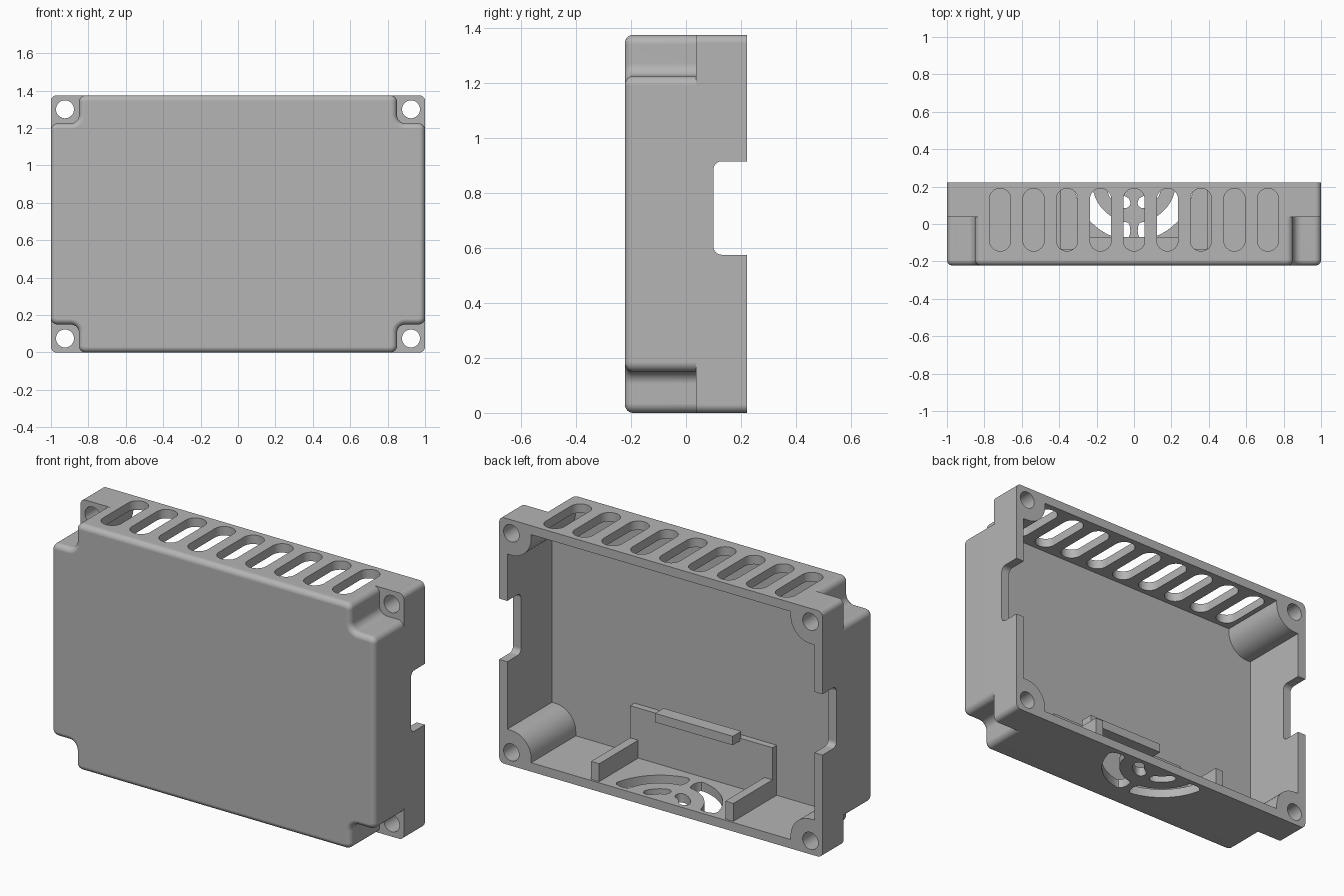
import bpy, bmesh
from math import sin, cos, pi, radians
from mathutils import Vector

if "Cube" in bpy.data.objects:
    bpy.data.objects.remove(bpy.data.objects["Cube"])

grey = bpy.data.materials.new("plain_grey")
grey.use_nodes = True
colour = (0.46, 0.46, 0.46, 1)
grey.diffuse_color = colour
grey.node_tree.nodes["Principled BSDF"].inputs["Base Color"].default_value = colour

HALF_W, HEIGHT = 1.0, 1.375
MID = HEIGHT / 2
FRONT, BACK, STEP = -0.222, 0.222, 0.037
WALL, FLOOR_Y = 0.05, -0.172


def loft(name, loops):
    """Solid through matching closed loops of 3D points."""
    bm = bmesh.new()
    rings = [[bm.verts.new(p) for p in loop] for loop in loops]
    n = len(rings[0])
    for a, b in zip(rings, rings[1:]):
        for i in range(n):
            j = (i + 1) % n
            bm.faces.new((a[i], a[j], b[j], b[i]))
    bm.faces.new(rings[0])
    bm.faces.new(rings[-1])
    bmesh.ops.recalc_face_normals(bm, faces=bm.faces)
    mesh = bpy.data.meshes.new(name)
    bm.to_mesh(mesh)
    bm.free()
    mesh.materials.append(grey)
    ob = bpy.data.objects.new(name, mesh)
    bpy.context.collection.objects.link(ob)
    return ob


def prism(name, pts, axis, lo, hi):
    """Extrude a 2D outline along the x, y or z axis."""
    place = {"x": lambda u, v, t: (t, u, v),
             "y": lambda u, v, t: (u, t, v),
             "z": lambda u, v, t: (u, v, t)}[axis]
    return loft(name, [[place(u, v, t) for u, v in pts] for t in (lo, hi)])


def block(name, x0, x1, y0, y1, z0, z1):
    return prism(name, [(x0, y0), (x1, y0), (x1, y1), (x0, y1)], "z", z0, z1)


def rounded(corners, steps=8):
    """Round the right-angled corners of an outline of (u, v, radius)."""
    out = []
    for i, (a, b, r) in enumerate(corners):
        p = Vector((a, b))
        if r == 0:
            out.append(tuple(p))
            continue
        u = (Vector(corners[i - 1][:2]) - p).normalized()
        v = (Vector(corners[(i + 1) % len(corners)][:2]) - p).normalized()
        c = p + r * (u + v)
        for k in range(steps + 1):
            t = k / steps * pi / 2
            out.append(tuple(c - r * (v * cos(t) + u * sin(t))))
    return out


def stepped_outline(hw, hh, cut, r_out, r_in):
    """Rectangle with a square step taken out of every corner."""
    pts = []
    for sx, sz in ((1, -1), (1, 1), (-1, 1), (-1, -1)):
        quad = [(sx * hw, MID + sz * (hh - cut), r_out),
                (sx * (hw - cut), MID + sz * (hh - cut), r_in),
                (sx * (hw - cut), MID + sz * hh, r_out)]
        pts += quad if sx * sz > 0 else quad[::-1]
    return rounded(pts)


def circle(cx, cy, r, n=32):
    return [(cx + r * cos(2 * pi * k / n), cy + r * sin(2 * pi * k / n)) for k in range(n)]


def boolean(target, tool, operation="DIFFERENCE"):
    mod = target.modifiers.new("cut", "BOOLEAN")
    mod.object, mod.operation, mod.solver = tool, operation, "EXACT"
    bpy.context.view_layer.objects.active = target
    bpy.ops.object.modifier_apply(modifier=mod.name)
    bpy.data.objects.remove(tool)


# Front shell with a rolled front edge
FILLET = 0.03
loops = []
for k in range(7):
    a = pi / 2 * (1 - k / 6)
    d, y = FILLET * (1 - cos(a)), FRONT + FILLET * (1 - sin(a))
    ring = stepped_outline(HALF_W - d, MID - d, 0.15, 0.035 - d, 0.045 + d)
    loops.append([(u, y, v) for u, v in ring])
loops.append([(u, STEP, v) for u, v in ring])
case = loft("case", loops)

# Full rectangular rear frame
frame = prism("rear_frame", rounded([(-HALF_W, 0, 0.03), (HALF_W, 0, 0.03),
                                     (HALF_W, HEIGHT, 0.03), (-HALF_W, HEIGHT, 0.03)]),
              "y", STEP, BACK)
boolean(case, frame, "UNION")

# Interior, leaving rounded screw bosses in the corners
inside = stepped_outline(HALF_W - WALL, MID - WALL, 0.148, 0, 0.125)
boolean(case, prism("interior_cutter", inside, "y", FLOOR_Y, 0.4))

# Cable openings in both side walls
opening = rounded([(0.1, 0.575, 0.03), (0.4, 0.575, 0), (0.4, 0.915, 0), (0.1, 0.915, 0.03)])
boolean(case, prism("side_opening_cutter", opening, "x", -1.2, 1.2))

# Screw holes
for sx in (-1, 1):
    for z in (0.075, HEIGHT - 0.075):
        boolean(case, prism("screw_cutter", circle(sx * 0.925, z, 0.048), "y", -0.4, 0.4))

# Row of vent slots along the top
for i in range(-4, 5):
    x, r, lo, hi = i * 0.179, 0.057, -0.145, 0.19
    slot = rounded([(x - r, lo, r - 0.0005), (x + r, lo, r - 0.0005),
                    (x + r, hi, r - 0.0005), (x - r, hi, r - 0.0005)])
    boolean(case, prism("vent_cutter", slot, "z", 1.25, 1.5))


def arc_slot(side, r0, r1, cap):
    """Curved grille slot with softened ends, centred near the back edge."""
    cy, rm, w = 0.23, (r0 + r1) / 2, (r1 - r0) / 2
    a0 = (0.02 + cap) / rm
    a1 = pi / 2 - (cy - 0.195 + cap) / rm
    polar = []
    for k in range(17):
        polar.append((r1, a0 + (a1 - a0) * k / 16))
    for k in range(1, 8):
        t = pi * k / 8
        polar.append((rm + w * cos(t), a1 + cap / rm * sin(t)))
    for k in range(17):
        polar.append((r0, a1 + (a0 - a1) * k / 16))
    for k in range(1, 8):
        t = pi * k / 8
        polar.append((rm - w * cos(t), a0 - cap / rm * sin(t)))
    return [(side * r * sin(a), cy - r * cos(a)) for r, a in polar]


# Round grille in the bottom wall
for side in (-1, 1):
    for r0, r1, cap in ((0.095, 0.155, 0.03), (0.225, 0.318, 0.022)):
        boolean(case, prism("grille_cutter", arc_slot(side, r0, r1, cap), "z", -0.1, 0.12))

# Holder above the grille: back plate, two ribs and a clip
parts = [case,
         block("holder_plate", -0.44, 0.44, FLOOR_Y - 0.01, -0.135, WALL - 0.01, 0.33),
         block("holder_clip", -0.24, 0.24, -0.145, -0.07, 0.315, 0.365)]
for side, label in ((-1, "right"), (1, "left")):
    x0, x1 = sorted((side * 0.39, side * 0.44))
    parts.append(block("holder_rib_" + label, x0, x1, -0.14, 0.21, WALL - 0.01, 0.15))

# Smooth curved faces, keep the edges crisp
bpy.ops.object.select_all(action="DESELECT")
for ob in parts:
    ob.select_set(True)
bpy.context.view_layer.objects.active = case
bpy.ops.object.shade_smooth_by_angle(angle=radians(30))
weighted = case.modifiers.new("flat_face_normals", "WEIGHTED_NORMAL")
weighted.keep_sharp = True
